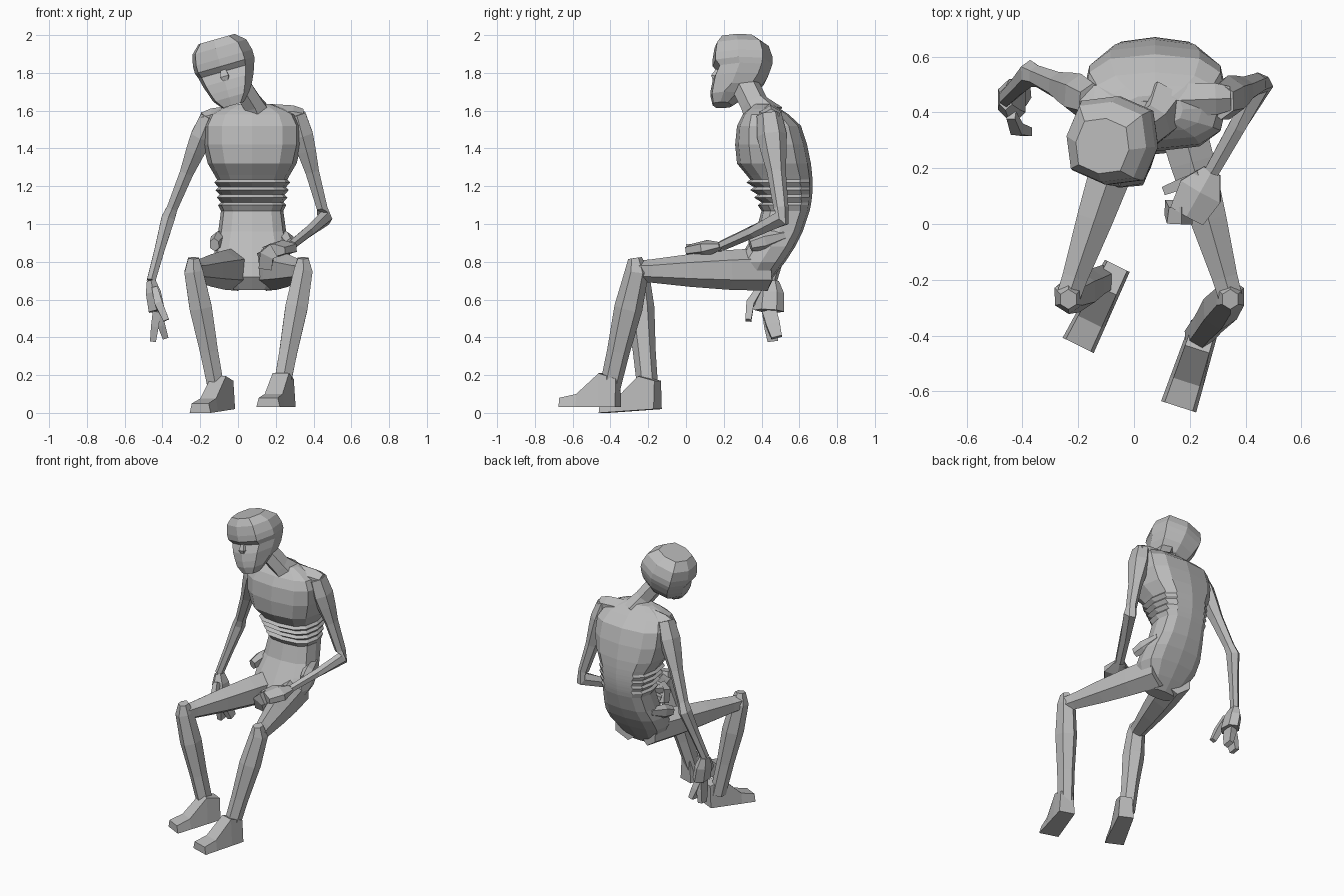
import bpy, bmesh, math
from mathutils import Vector, Matrix

old_cube = bpy.data.objects.get("Cube")
if old_cube:
    bpy.data.objects.remove(old_cube, do_unlink=True)

shade = (.5, .5, .5, 1)
grey = bpy.data.materials.new("plain grey")
grey.use_nodes = True
grey.diffuse_color = shade
grey.node_tree.nodes["Principled BSDF"].inputs["Base Color"].default_value = shade

FORWARD = Vector((0, -1, 0))
UP = Vector((0, 0, 1))


def loft(name, rings):
    """Skin a list of closed point rings and cap both ends, with flat faces."""
    bm = bmesh.new()
    loops = [[bm.verts.new(point) for point in ring] for ring in rings]
    count = len(loops[0])
    for low, high in zip(loops, loops[1:]):
        for i in range(count):
            j = (i + 1) % count
            bm.faces.new((low[i], low[j], high[j], high[i]))
    bm.faces.new(loops[0])
    bm.faces.new(loops[-1])
    bmesh.ops.recalc_face_normals(bm, faces=bm.faces)
    mesh = bpy.data.meshes.new(name)
    bm.to_mesh(mesh)
    bm.free()
    mesh.materials.append(grey)
    part = bpy.data.objects.new(name, mesh)
    bpy.context.collection.objects.link(part)
    return part


def soften(value):
    """Square off a circle coordinate."""
    return math.copysign(abs(value) ** .7, value)


def stack(name, rows, centre_x, sides):
    """Horizontal rounded sections: height, half width, front y, back y."""
    rings = []
    for z, half, front, back in rows:
        middle, depth = (front + back) / 2, (back - front) / 2
        ring = []
        for i in range(sides):
            angle = math.tau * i / sides
            x = centre_x + half * soften(math.cos(angle))
            y = middle + depth * soften(math.sin(angle))
            ring.append(Vector((x, y, z)))
        rings.append(ring)
    return loft(name, rings)


def limb(name, joints, sizes, hint=FORWARD, flat=1, sides=6):
    """Tapered tube through joints; sizes maps bone number plus fraction to radius."""
    joints = [Vector(joint) for joint in joints]
    last = len(joints) - 1
    points = []
    for step in sizes:
        bone = min(int(step), last - 1)
        points.append(joints[bone].lerp(joints[bone + 1], step - bone))
    rings = []
    for k, radius in enumerate(sizes.values()):
        ahead = points[min(k + 1, len(points) - 1)]
        behind = points[max(k - 1, 0)]
        direction = (ahead - behind).normalized()
        across = direction.cross(hint).normalized()
        along = across.cross(direction) * flat
        ring = []
        for i in range(sides):
            angle = math.tau * (i + .5) / sides
            spoke = across * math.cos(angle) + along * math.sin(angle)
            ring.append(points[k] + spoke * radius * 1.1)
        rings.append(ring)
    return loft(name, rings)


def foot(name, heel, toe, half):
    """Wedge foot, tall at the ankle and thin at the toes."""
    heel, toe = Vector(heel), Vector(toe)
    side = (toe - heel).cross(UP).normalized() * half
    rings = []
    for step, height in ((0, .15), (.3, .18), (.7, .07), (1, .05)):
        base = heel.lerp(toe, step)
        spread = side * (.8 + step * .2)
        top = base + UP * height
        rings.append((base - spread, base + spread, top + spread * .8, top - spread * .8))
    return loft(name, rings)


def spine(z):
    """Curve of the back, fullest at the ribs and rolling over at the shoulders."""
    bend = .6 if z > 1.2 else .9
    return .67 - bend * (z - 1.2) ** 2 - max(0, z - 1.54)


# Torso: pelvis and waist, stepped ribs, then the overhanging chest
middle_x = .075
pelvis = [(.65, .1, .3), (.72, .16, .25), (.8, .2, .27), (.88, .2, .32),
          (.96, .18, .37), (1.07, .165, .4)]
ribs = []
for i in range(4):
    z = 1.1 + .04 * i
    reach = .38 - .02 * i
    ribs.append((z, .18 + .007 * i, reach))
    ribs.append((z + .015, .165 + .007 * i, reach + .02))
chest = [(1.26, .2, .32), (1.32, .235, .27), (1.42, .26, .26), (1.52, .26, .27),
         (1.58, .23, .3), (1.61, .17, .33), (1.635, .1, .36)]
stack("torso", [(z, half, front, spine(z)) for z, half, front in pelvis + ribs + chest],
      middle_x, sides=12)

# Shoulder girdle, a little higher on the left
limb("shoulders", [(-.19, .44, 1.54), (middle_x, .44, 1.57), (.345, .45, 1.56)],
     {0: .045, .2: .06, 1: .065, 1.8: .06, 2: .045}, UP)

# Hip bones
for label, sign in (("right", -1), ("left", 1)):
    front_end = Vector((middle_x + sign * .2, .34, .89))
    back_end = Vector((middle_x + sign * .16, .52, .94))
    limb(label + "_hip_bone", (front_end, back_end), {0: .025, .4: .035, 1: .02}, UP, flat=1.3)

# Neck leaning forward and to the right
limb("neck", [(.11, .42, 1.56), (.075, .36, 1.64), (.01, .31, 1.74)],
     {0: .08, 1: .055, 2: .055}, flat=1.25)

# Head with brow ledge, sunken eyes and jaw, tilted about its middle
head = stack("head", [
    (1.625, .06, .14, .24), (1.67, .1, .13, .3), (1.71, .12, .13, .39),
    (1.76, .14, .14, .43), (1.81, .155, .165, .45), (1.84, .165, .14, .46),
    (1.88, .165, .14, .46), (1.94, .15, .15, .44), (1.985, .1, .18, .38)], -.065, sides=8)
nose = limb("nose", [(-.06, .17, 1.82), (-.06, .15, 1.78), (-.06, .15, 1.75)],
            {0: .015, 1: .03, 2: .01}, flat=.6, sides=4)
pivot = Matrix.Translation((-.07, .3, 1.82))
lean = Matrix.Rotation(math.radians(-16), 4, "Y")
turn = Matrix.Rotation(math.radians(-8), 4, "Z")
for part in (head, nose):
    part.data.transform(pivot @ lean @ turn @ pivot.inverted())

# Arms: the right one hangs, the left one bends into the lap
ARM = {0: .05, .2: .06, .35: .052, .55: .038, .9: .03, 1: .037, 1.5: .028, 2: .024}
right_wrist = Vector((-.46, .45, .7))
left_wrist = Vector((.28, .19, .885))
limb("right_arm", [(-.15, .44, 1.57), (-.37, .54, 1.03), right_wrist], ARM, flat=1.2)
limb("left_arm", [(.31, .44, 1.58), (.46, .51, 1.03), left_wrist], ARM, flat=1.2)

# Right hand, hanging open
FINGER = {0: .027, .5: .026, 1: .02}
right_palm = Vector((-.43, .44, .54))
limb("right_palm", [right_wrist, right_palm], {0: .024, .4: .042, 1: .045}, flat=1.6)
limb("right_index_finger", [right_palm, (-.45, .46, .38)], FINGER, flat=1.8, sides=4)
limb("right_fingers", [right_palm, (-.385, .48, .4)], FINGER, flat=1.8, sides=4)
limb("right_thumb", [(-.44, .39, .66), (-.42, .34, .58), (-.38, .33, .49)],
     {0: .02, 1: .027, 2: .02}, sides=4)

# Left hand, resting with the fingers curled down
left_palm = Vector((.19, .03, .86))
limb("left_palm", [left_wrist, left_palm], {0: .035, .45: .085, 1: .07}, UP, flat=.45)
limb("left_fingers", [left_palm, (.155, .03, .84), (.145, .06, .77)],
     {0: .05, 1: .048, 2: .045}, flat=.8, sides=4)
limb("left_thumb", [(.24, .17, .88), (.11, .12, .83)], FINGER, UP, sides=4)

# Legs: thighs reach forward from the seat, shins carry pointed knees
THIGH = {0: .09, .3: .083, .6: .068, .9: .048, 1: .045}
SHIN = {0: .03, 1: .052, 1.3: .062, 1.65: .05, 2: .045}
legs = {
    "right": (Vector((0, .43, .76)), Vector((-.235, -.26, .75)), Vector((-.11, -.2, .1))),
    "left": (Vector((.15, .43, .76)), Vector((.345, -.26, .75)), Vector((.225, -.41, .1))),
}
for label, (hip, knee, ankle) in legs.items():
    limb(label + "_thigh", [hip, knee], THIGH, UP, flat=1.15)
    kneecap = knee + UP * .07 + FORWARD * .01
    limb(label + "_shin", [kneecap, knee, ankle], SHIN, flat=1.1)

# Feet
foot("right_foot", (-.06, -.15, .02), (-.2, -.435, 0), .062)
foot("left_foot", (.255, -.36, .03), (.16, -.655, .03), .066)
